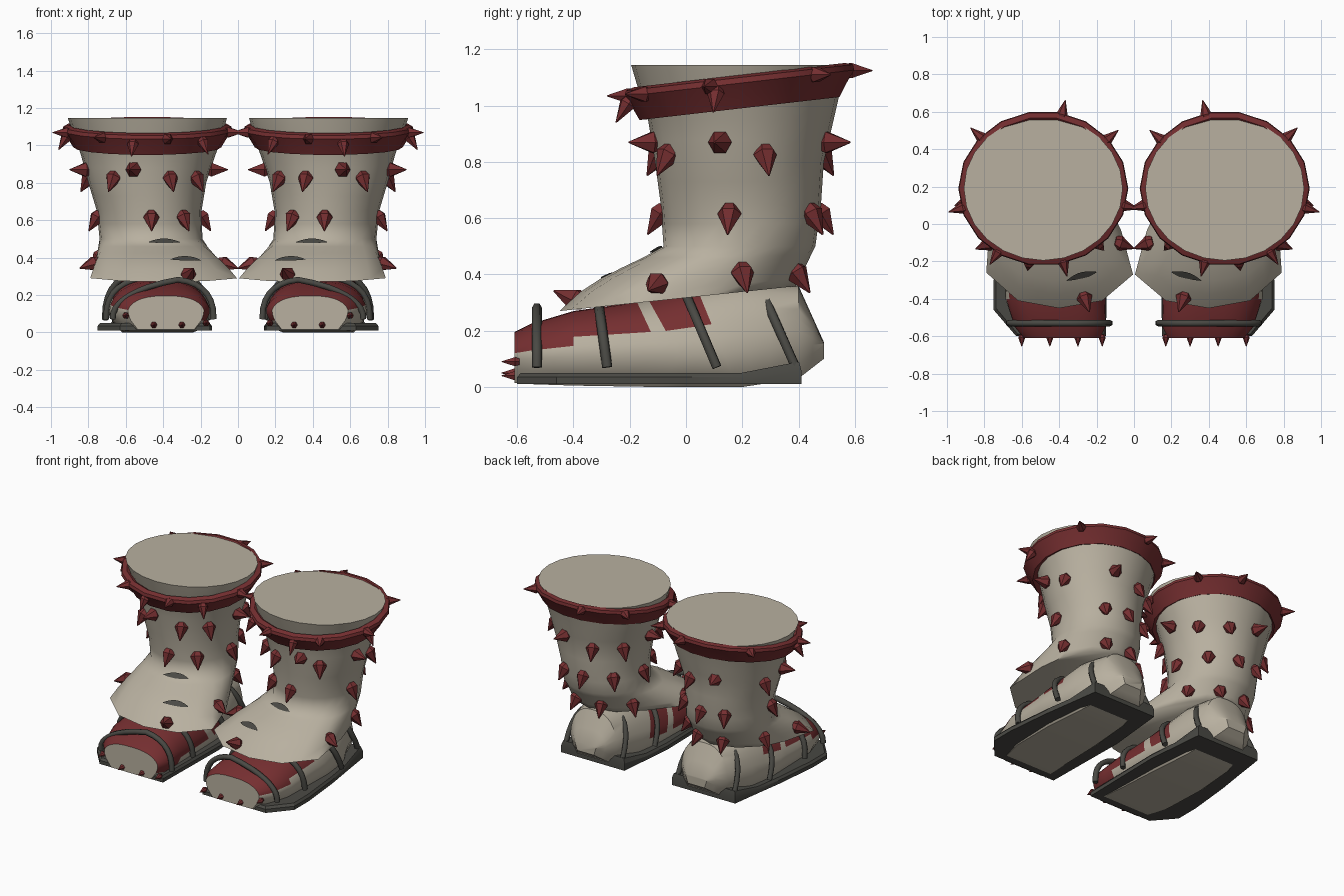
import bpy, bmesh, math
from math import sin, cos, pi, radians
from mathutils import Vector

cube = bpy.data.objects.get("Cube")
if cube:
    bpy.data.objects.remove(cube)


def material(name, rgb):
    m = bpy.data.materials.new(name)
    m.use_nodes = True
    m.diffuse_color = (*rgb, 1)
    m.node_tree.nodes["Principled BSDF"].inputs["Base Color"].default_value = (*rgb, 1)
    return m


CREAM = material("cream cloth", (0.48, 0.435, 0.35))
RED = material("dark red", (0.18, 0.028, 0.03))
GREY = material("dark grey", (0.068, 0.067, 0.058))


def finish(name, data, mats, smooth=40):
    """Add the object, mirror it for the other foot, and shade it."""
    ob = bpy.data.objects.new(name, data)
    bpy.context.collection.objects.link(ob)
    for m in mats:
        data.materials.append(m)
    mod = ob.modifiers.new("other_foot", 'MIRROR')
    mod.use_mirror_merge = False
    if smooth:
        bpy.ops.object.select_all(action='DESELECT')
        ob.select_set(True)
        bpy.context.view_layer.objects.active = ob
        bpy.ops.object.shade_smooth_by_angle(angle=radians(smooth))


def to_mesh(bm, name):
    bmesh.ops.recalc_face_normals(bm, faces=bm.faces)
    me = bpy.data.meshes.new(name)
    bm.to_mesh(me)
    bm.free()
    return me


def loft(bm, rings, caps=True, loop=False):
    """Skin closed rings of points; loop joins the last ring to the first."""
    vs = [[bm.verts.new(p) for p in r] for r in rings]
    n = len(vs[0])
    pairs = list(zip(vs, vs[1:])) + ([(vs[-1], vs[0])] if loop else [])
    for a, b in pairs:
        for i in range(n):
            j = (i + 1) % n
            bm.faces.new((a[i], a[j], b[j], b[i]))
    if caps:
        bm.faces.new(vs[0])
        bm.faces.new(vs[-1])


def table(rows, t):
    """Linear lookup in rows sorted by their first value."""
    for a, b in zip(rows, rows[1:]):
        if t <= b[0]:
            f = max(0, (t - a[0]) / (b[0] - a[0]))
            return [p + (q - p) * f for p, q in zip(a[1:], b[1:])]
    return list(rows[-1][1:])


# Leg rings: z, centre x, radius x, centre y, radius y
LEG = [(.5, .465, .275, .19, .27), (.65, .475, .28, .195, .285), (.8, .485, .315, .19, .3),
       (.95, .48, .36, .195, .33), (1.06, .48, .4, .19, .36), (1.145, .485, .425, .19, .385)]
# Hem outline, from the outer side round the back, inner side and front
HEM = [(.77, .02), (.73, .18), (.62, .33), (.46, .39), (.3, .33), (.18, .18),
       (.07, -.03), (0.005, -.27), (.17, -.41), (.4, -.45), (.62, -.41), (.79, -.26)]


def hem_point(a):
    t = (a / (2 * pi) * 12) % 12
    i = int(t)
    p, q = Vector(HEM[i]), Vector(HEM[(i + 1) % 12])
    x, y = p.lerp(q, t - i)
    return Vector((x, y, .27 + .105 * (y + .45)))


def flare_point(a, t):
    """Point on the skirt, from the ankle (0) to the hem (1), bulging at the front."""
    cx, rx, cy, ry = LEG[0][1:]
    p = Vector((cx + rx * cos(a), cy + ry * sin(a), .5)).lerp(hem_point(a), t)
    p.z += .17 * t * t * (1 - t) * max(0, -sin(a))
    return p


def leg_point(a, z):
    if z < .5:
        return flare_point(a, min(1, (.5 - z) / (.5 - hem_point(a).z)))
    cx, rx, cy, ry = table(LEG, z)
    return Vector((cx + rx * cos(a), cy + ry * sin(a), z))


# Leg cloth with its flared skirt
ANGLES = [2 * pi * i / 24 for i in range(24)]
rings = [[flare_point(a, t) for a in ANGLES] for t in (1, .8, .6, .4, .2)]
rings += [[leg_point(a, z) for a in ANGLES]
          for z in (.5, .58, .65, .73, .8, .88, .95, 1.06, 1.145)]
bm = bmesh.new()
loft(bm, rings)
finish("leg_cloth", to_mesh(bm, "leg_cloth"), [CREAM], 80)


# Tilted cuff
def cuff_point(a, scale, dz):
    y = .19 + .41 * scale * sin(a)
    return Vector((.485 + .45 * scale * cos(a), y, 1.045 + .115 * (y - .19) + dz))


bm = bmesh.new()
profile = [(.8, -.04), (.88, -.055), (.94, -.01), (1.01, .035), (1, .055), (.93, .064), (.88, .05)]
loft(bm, [[cuff_point(2 * pi * i / 18, s, dz) for i in range(18)] for s, dz in profile],
     caps=False, loop=True)
finish("cuff", to_mesh(bm, "cuff"), [RED], 35)

# Foot: y, centre x, half width, bottom z, top z
FOOT = [(-.61, .385, .215, .015, .195), (-.55, .395, .255, .01, .225), (-.4, .42, .275, .005, .27),
        (-.1, .43, .27, 0, .31), (.2, .43, .235, 0, .38), (.4, .42, .18, .03, .36),
        (.49, .42, .09, .1, .16)]


def arch(cx, hw, base, top, steps=18):
    """Rounded arch across the foot, as x and z pairs."""
    for i in range(steps + 1):
        a = pi * i / steps
        c, s = cos(a), sin(a)
        yield cx + hw * math.copysign(abs(c) ** .75, c), base + (top - base) * abs(s) ** .8


def foot_ring(y):
    """Cross-section, tucked in at the sole and leaning back in the middle of the foot."""
    cx, hw, zb, zt = table(FOOT, y)
    lean = .65 * max(0, 1 - abs(y + .05) / .35)
    ring = []
    for x, z in arch(cx, hw, zb + .05, zt):
        tuck = .88 + .12 * min(1, (z - zb - .05) / .06)
        ring.append(Vector((cx + (x - cx) * tuck, y + lean * (.25 - z), z)))
    return ring + [Vector((cx + k * hw, y, zb)) for k in (-.7, .7)]


STATIONS = (-.61, -.55, -.47, -.4, -.26, -.15, -.1, -.01, .08, .2, .3, .4, .45, .49)
bm = bmesh.new()
loft(bm, [foot_ring(y) for y in STATIONS])
for i, f in enumerate(list(bm.faces)[:-2]):
    y, k = STATIONS[i // 21], i % 21
    # red wrap round the toes, then patches along both sides
    toe_wrap = y < -.4 and 2 <= k <= 17
    patch = y in (-.4, -.26, -.1, -.01) and 3 <= k <= 16
    f.material_index = int(toe_wrap or patch)
finish("foot", to_mesh(bm, "foot"), [CREAM, RED])

# Sole with a raised heel edge
OUTLINE = [(.15, -.6), (.63, -.6), (.75, -.46), (.75, -.3), (.72, 0), (.69, .2),
           (.66, .41), (.18, .41), (.16, .2), (.14, 0)]
bm = bmesh.new()
loft(bm, [[(x, y, .01) for x, y in OUTLINE],
          [(x, y, .035 if y < .3 else .06) for x, y in OUTLINE],
          [(.43 + (x - .43) * .96, y * .98, .05 if y < .3 else .09) for x, y in OUTLINE]])
finish("sole", to_mesh(bm, "sole"), [GREY], 25)

# Straps over the foot: y at bottom, y at top, centre x, half width, top z, outward slope
STRAPS = [(-.53, -.53, .4, .27, .285, .25), (-.28, -.31, .425, .28, .29, 0),
          (.11, 0, .435, .275, .33, 0), (.39, .27, .425, .215, .34, 0)]
cu = bpy.data.curves.new("straps", 'CURVE')
cu.dimensions = '3D'
cu.bevel_depth = .018
cu.bevel_resolution = 1
cu.use_fill_caps = True
for yb, yt, cx, hw, zt, slope in STRAPS:
    pts = list(arch(cx, hw, .07, zt, 16))
    sp = cu.splines.new('POLY')
    sp.points.add(len(pts) - 1)
    for p, (x, z) in zip(sp.points, pts):
        up = (z - .07) / (zt - .07)
        p.co = (x, yb + (yt - yb) * up, z - slope * up * max(0, x - .32), 1)
finish("straps", cu, [GREY], 0)

# Dark creases across the ankle and instep
bm = bmesh.new()
for a, z, half in ((257, .475, 17), (247, .36, 13)):
    rows = []
    for i in range(9):
        t = i / 4 - 1
        p = leg_point(radians(a + t * half), z + .008 * (1 - t * t))
        h = .016 * (1 - t * t) + .001
        out = Vector((0, -.006, .006))
        rows.append([bm.verts.new(p + out + Vector((0, k * h, k * h * .7))) for k in (-1, 1)])
    for a0, a1 in zip(rows, rows[1:]):
        bm.faces.new((a0[0], a1[0], a1[1], a0[1]))
finish("creases", to_mesh(bm, "creases"), [GREY], 0)

# Spikes
bm = bmesh.new()


def spike(pos, direction, size=1.0, width=1.0):
    q = direction.to_track_quat('Z', 'Y')
    rows = []
    for r, h in ((.028, -.025), (.043, .005), (.003, .092)):
        rows.append([pos + q @ Vector((r * width * cos(i * pi / 3), r * width * sin(i * pi / 3), h))
                     * size for i in range(6)])
    loft(bm, rows)


def outward(a, drop):
    return Vector((cos(a), sin(a), -drop)).normalized()


# Leg spikes: height, downward lean, angles round the leg
LEG_SPIKES = [(.87, 0, (-13, 75, 180, 283)), (.83, 1.6, (17, 110, 145, 217, 248, 304)),
              (.62, 1.6, (-8, 62, 95, 135, 180, 230, 268)), (.41, 1.4, (20, 72, 108, 145)),
              (.36, .3, (-22, 200)), (.295, -.4, (251,))]
for z, drop, angles in LEG_SPIKES:
    for deg in angles:
        a = radians(deg)
        spike(leg_point(a, z), outward(a, drop))
# Cuff spikes: downward lean, angles round the rim
for drop, angles in ((0, (-15, 42, 103, 140, 193, 256, 303)), (1.6, (-12, 228, 280))):
    for deg in angles:
        a = radians(deg)
        spike(cuff_point(a, .98, .035 - .015 * drop), outward(a, drop), .9, .8)
# Toe spikes
for x, z in ((.17, .05), (.3, .04), (.45, .04), (.6, .09)):
    spike(Vector((x, -.605, z)), Vector((0, -1, 0)), .55, .8)
finish("spikes", to_mesh(bm, "spikes"), [RED], 0)
